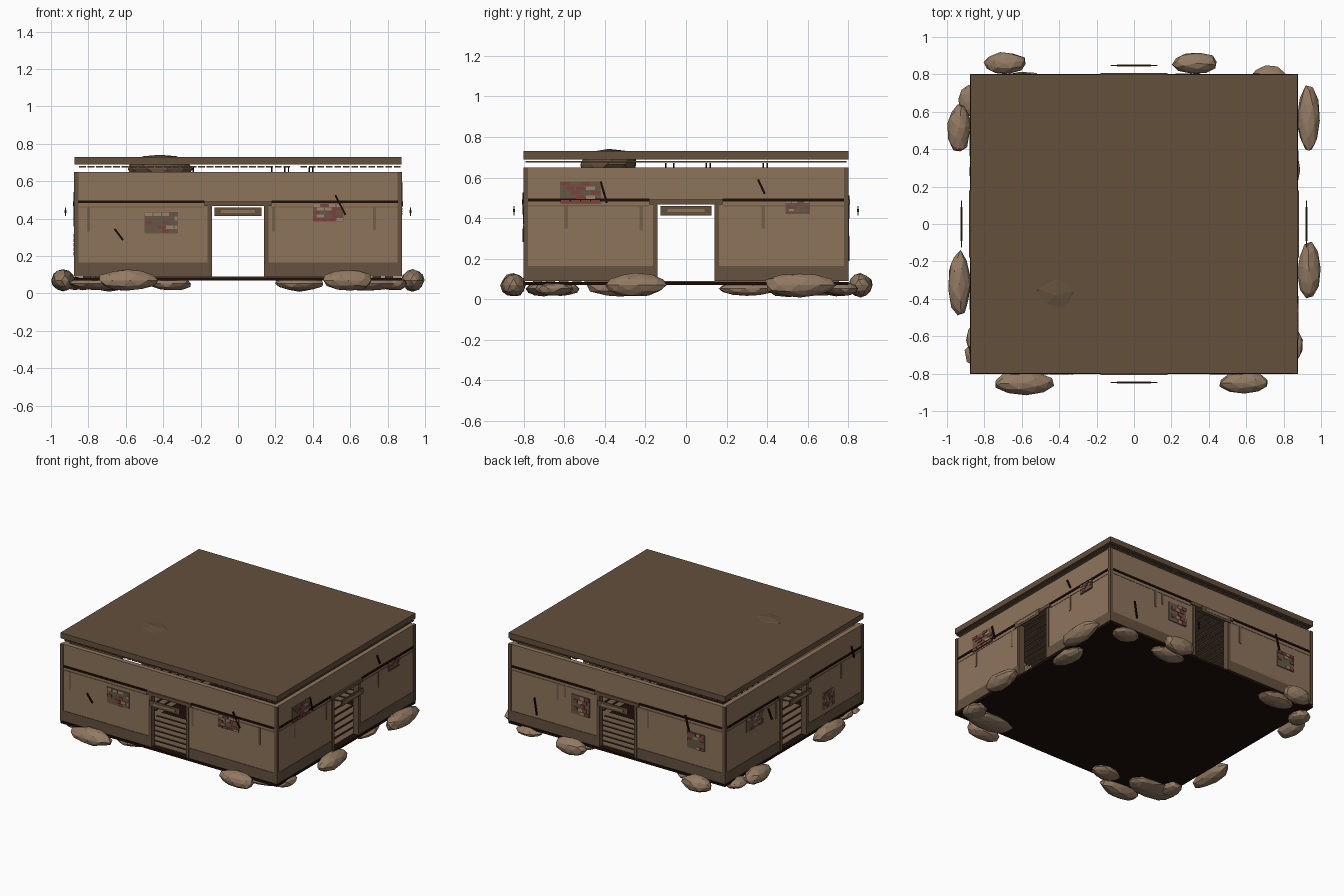
import bpy, bmesh, random
from mathutils import Vector, Matrix

random.seed(4)
if "Cube" in bpy.data.objects:
    bpy.data.objects.remove(bpy.data.objects["Cube"])

HX, HY = 0.87, 0.795        # half width and half depth of the building
FLOOR, TOP = 0.09, 0.65     # wall bottom and top


def material(name, r, g, b):
    m = bpy.data.materials.new(name)
    m.use_nodes = True
    m.diffuse_color = (r, g, b, 1)
    m.node_tree.nodes["Principled BSDF"].inputs["Base Color"].default_value = (r, g, b, 1)
    return m


WALL = material("mud plaster", 0.27, 0.175, 0.105)
ROOF = material("brown timber", 0.125, 0.08, 0.046)
SKIRT = material("damp plaster", 0.13, 0.085, 0.05)
DARK = material("charred brown", 0.012, 0.004, 0.003)
ROCK = material("tan stone", 0.29, 0.195, 0.125)
MORTAR = material("grey mortar", 0.13, 0.095, 0.06)
RED = material("red brick", 0.2, 0.055, 0.042)
PALE = material("pale brick", 0.34, 0.22, 0.15)
STAIN = material("stain brown", 0.17, 0.112, 0.066)

parts = {}


def mesh_of(name, mat):
    if name not in parts:
        parts[name] = (bmesh.new(), mat)
    return parts[name][0]


def box(name, mat, lo, hi):
    lo, hi = Vector(lo), Vector(hi)
    size = hi - lo
    scale = Matrix.Diagonal((abs(size.x), abs(size.y), abs(size.z), 1))
    bmesh.ops.create_cube(mesh_of(name, mat), size=1,
                          matrix=Matrix.Translation((lo + hi) / 2) @ scale)


# Each side: direction along the wall, outward direction, half length, distance
SIDES = {
    "front": (Vector((1, 0, 0)), Vector((0, -1, 0)), HX, HY),
    "right": (Vector((0, 1, 0)), Vector((1, 0, 0)), HY, HX),
    "back": (Vector((-1, 0, 0)), Vector((0, 1, 0)), HX, HY),
    "left": (Vector((0, -1, 0)), Vector((-1, 0, 0)), HY, HX),
}


def place(side, u, d, z):
    along, out, _, dist = SIDES[side]
    return along * u + out * (dist + d) + Vector((0, 0, z))


def panel(name, mat, side, u0, u1, z0, z1, d0=-0.005, d1=0.004):
    box(name, mat, place(side, u0, d0, z0), place(side, u1, d1, z1))


def crack(side, u0, z0, u1, z1, width=0.01):
    """Slanting dark sliver lying on the wall."""
    bm = mesh_of("wall_cracks", DARK)
    a, b = place(side, u0, 0.006, z0), place(side, u1, 0.006, z1)
    axis = (b - a).normalized()
    out = SIDES[side][1]
    rot = Matrix((axis, axis.cross(out), out)).transposed().to_4x4()
    scale = Matrix.Diagonal(((b - a).length, width, 0.009, 1))
    bmesh.ops.create_cube(bm, size=1, matrix=Matrix.Translation((a + b) / 2) @ rot @ scale)


def brick_patch(side, u0, u1, z0, z1):
    """Exposed brickwork: mortar plate with staggered bricks."""
    panel("brick_mortar", MORTAR, side, u0, u1, z0, z1, d1=0.005)
    rows, cols = 5, 4
    h, w = (z1 - z0) / rows, (u1 - u0) / cols
    for r in range(rows):
        shift = w / 2 * (r % 2)
        for c in range(cols):
            pick = random.random()
            if pick < 0.3:
                continue
            a = u0 + c * w + shift
            b = min(a + w, u1) - 0.003
            name, mat = ("red_bricks", RED) if pick < 0.78 else ("pale_bricks", PALE)
            panel(name, mat, side, a + 0.003, b, z0 + r * h + 0.002, z0 + (r + 1) * h - 0.002, d1=0.009)


# Walls, doorways and trim, the same on every side
for side, (along, out, half, dist) in SIDES.items():
    for s in (-1, 1):
        panel("walls", WALL, side, s * 0.15, s * half, FLOOR, TOP, -0.035, 0)
        panel("wall_skirt", SKIRT, side, s * 0.155, s * half, FLOOR, 0.165)
        panel("dark_band", DARK, side, s * 0.18, s * (half - 0.015), 0.483, 0.497, d1=0.006)
        panel("band_shadow_line", STAIN, side, s * 0.18, s * (half - 0.015), 0.458, 0.464, d1=0.002)
        panel("door_jambs", ROOF, side, s * 0.14, s * 0.162, FLOOR, 0.47, -0.04, 0.006)
    panel("walls", WALL, side, -0.15, 0.15, 0.47, TOP, -0.035, 0)
    panel("door_lintels", ROOF, side, -0.18, 0.18, 0.468, 0.492, -0.04, 0.012)
    # Hanging door board
    panel("door_boards", ROOF, side, -0.125, 0.125, 0.414, 0.459, 0.05, 0.056)
    panel("door_board_inlays", WALL, side, -0.09, 0.09, 0.429, 0.445, 0.048, 0.058)
    # Floor planks inside each doorway
    for i in range(7):
        panel("floor_planks", STAIN, side, -0.5, 0.5, 0.085, 0.09,
              -0.085 - i * 0.065, -0.04 - i * 0.065)

# Corner posts
for sx in (-1, 1):
    for sy in (-1, 1):
        box("corner_posts", SKIRT, (sx * 0.853, sy * 0.778, FLOOR), (sx * 0.876, sy * 0.801, TOP))

# Foundation slab, roof slab and ceiling boards
box("foundation", DARK, (-0.875, -0.8, 0.07), (0.875, 0.8, 0.086))
box("roof", ROOF, (-0.875, -0.8, 0.69), (0.875, 0.8, 0.73))
for i in range(38):
    x = -0.85 + i * 0.0455
    if i != 25:
        box("ceiling_boards", ROOF, (x, -0.79, 0.674), (x + 0.036, 0.79, 0.682))

# Loose splinters on top of the walls
for x, y in ((0.18, -0.1), (0.25, 0.1), (0.27, -0.06), (0.38, 0.4), (0.4, 0.12), (-0.24, 0.38)):
    box("splinters", DARK, (x - 0.004, y - 0.004, 0.62), (x + 0.004, y + 0.004, 0.672))

# Brick patches
for patch in (("front", -0.5, -0.32, 0.32, 0.435), ("front", 0.4, 0.565, 0.385, 0.48),
              ("right", -0.62, -0.42, 0.47, 0.58), ("right", 0.49, 0.61, 0.42, 0.485),
              ("back", -0.37, -0.22, 0.28, 0.42), ("back", 0.57, 0.71, 0.28, 0.4),
              ("left", -0.55, -0.36, 0.37, 0.47), ("left", 0.34, 0.46, 0.2, 0.32)):
    brick_patch(*patch)

# Cracks
for c in (("front", -0.66, 0.345, -0.615, 0.285), ("front", 0.52, 0.525, 0.575, 0.42),
          ("right", -0.42, 0.58, -0.39, 0.475), ("right", 0.355, 0.59, 0.388, 0.52),
          ("back", -0.665, 0.31, -0.645, 0.19), ("back", 0.555, 0.51, 0.585, 0.4),
          ("left", 0.66, 0.54, 0.69, 0.45), ("left", -0.3, 0.45, -0.26, 0.36)):
    crack(*c)

# Water stains running down from the band
for side, u, low in (("front", -0.8, 0.33), ("front", 0.19, 0.33), ("front", 0.73, 0.34),
                     ("right", -0.59, 0.35), ("right", -0.22, 0.34), ("right", 0.38, 0.35),
                     ("back", -0.48, 0.34), ("back", -0.42, 0.38), ("back", 0.25, 0.33),
                     ("left", -0.2, 0.34), ("left", 0.55, 0.35)):
    panel("water_stains", STAIN, side, u - 0.008, u + 0.008, low, 0.465, d1=0.003)


def boulder(name, x, y, rx, ry, z=0.07, rz=0.06):
    """Rough flat-faced stone fitted to an ellipsoid."""
    bm = mesh_of(name, ROCK if name == "boulders" else ROOF)
    spin = Matrix.Rotation(random.uniform(0, 6), 4, "Z")
    verts = bmesh.ops.create_icosphere(bm, subdivisions=2, radius=1, matrix=spin)["verts"]
    for v in verts:
        p = v.co * random.uniform(0.9, 1.03)
        v.co = (x + p.x * rx, y + p.y * ry, z + p.z * rz)


# Boulders along the walls
for b in ((-0.59, -0.85, 0.165, 0.065), (0.59, -0.85, 0.14, 0.06),
          (-0.69, 0.86, 0.12, 0.06), (0.33, 0.86, 0.125, 0.06),
          (0.935, 0.56, 0.062, 0.185), (0.935, -0.25, 0.062, 0.155),
          (-0.935, 0.51, 0.063, 0.135), (-0.935, -0.32, 0.063, 0.18)):
    boulder("boulders", *b)
# Flatter stones tucked under the corners
for b in ((-0.72, -0.69, 0.19, 0.1), (-0.36, -0.72, 0.12, 0.07), (-0.83, -0.62, 0.07, 0.1),
          (0.67, -0.7, 0.2, 0.09), (0.33, 0.74, 0.14, 0.07), (0.83, -0.65, 0.08, 0.1),
          (0.72, 0.77, 0.1, 0.08), (0.82, 0.3, 0.07, 0.14),
          (-0.87, 0.66, 0.07, 0.09), (-0.6, 0.74, 0.14, 0.08)):
    boulder("boulders", *b, z=0.052, rz=0.037)
# Stone resting through the roof
boulder("roof_stone", -0.42, -0.38, 0.18, 0.15, z=0.665, rz=0.08)

# Turn every collected part into an object
for name, (bm, mat) in parts.items():
    bmesh.ops.recalc_face_normals(bm, faces=bm.faces)
    mesh = bpy.data.meshes.new(name)
    bm.to_mesh(mesh)
    bm.free()
    mesh.materials.append(mat)
    bpy.context.collection.objects.link(bpy.data.objects.new(name, mesh))
